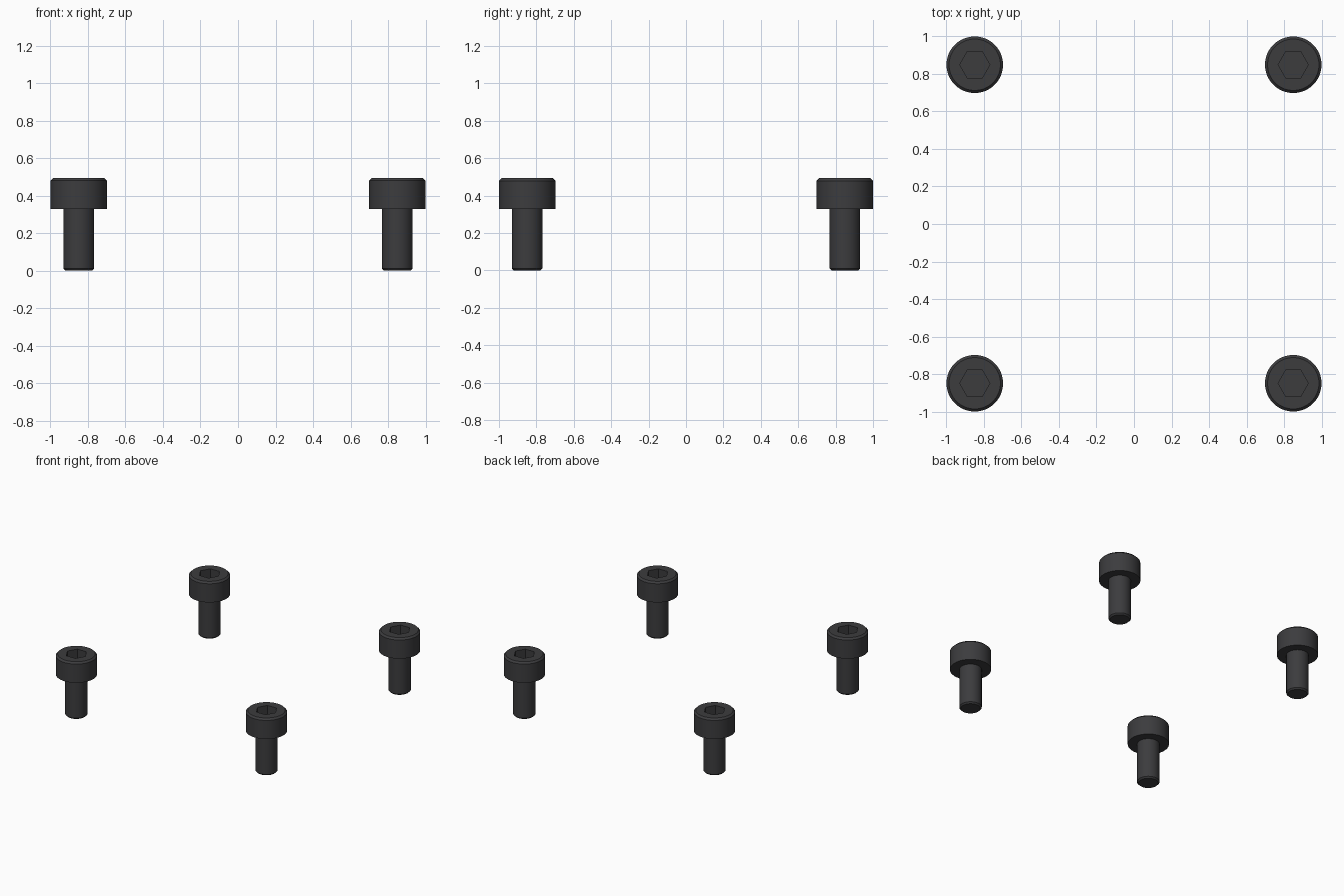
import bpy, bmesh
from math import cos, pi, sin, radians

if "Cube" in bpy.data.objects:
    bpy.data.objects.remove(bpy.data.objects["Cube"])

MM = 2 / 36.5          # one model millimetre in scene units
SEG = 96               # divisible by six so the hex corners are exact

black = bpy.data.materials.new("black_steel")
black.diffuse_color = (0.045, 0.045, 0.048, 1)
black.use_nodes = True
black.node_tree.nodes["Principled BSDF"].inputs["Base Color"].default_value = black.diffuse_color


def ring(bm, radius, z, hexagonal=False):
    """One loop of vertices, round or hexagonal (radius = half across flats)."""
    verts = []
    for i in range(SEG):
        a = 2 * pi * i / SEG
        r = radius / cos((i % (SEG // 6)) * 2 * pi / SEG - pi / 6) if hexagonal else radius
        verts.append(bm.verts.new((r * cos(a) * MM, r * sin(a) * MM, z * MM)))
    return verts


def socket_screw(name, x, y):
    # Lofted from shank tip, over the head, down into the hex socket
    bm = bmesh.new()
    profile = [(1.3, 0), (1.5, 0.2), (1.5, 6), (2.75, 6), (2.75, 8.75), (2.5, 9),
               (1.27, 9, True), (1.27, 7.5, True)]
    rings = [ring(bm, *p) for p in profile]
    for lo, hi in zip(rings, rings[1:]):
        for i in range(SEG):
            j = (i + 1) % SEG
            bm.faces.new((lo[i], lo[j], hi[j], hi[i]))
    bm.faces.new(rings[0][::-1])
    bm.faces.new(rings[-1])
    bmesh.ops.recalc_face_normals(bm, faces=bm.faces)
    mesh = bpy.data.meshes.new(name)
    bm.to_mesh(mesh)
    bm.free()
    mesh.materials.append(black)
    ob = bpy.data.objects.new(name, mesh)
    bpy.context.collection.objects.link(ob)
    ob.location = (x * MM, y * MM, 0)
    bpy.ops.object.select_all(action='DESELECT')
    ob.select_set(True)
    bpy.context.view_layer.objects.active = ob
    bpy.ops.object.shade_smooth_by_angle(angle=radians(30))


# Four screws on a square bolt pattern
for sx, side in ((-1, "left"), (1, "right")):
    for sy, end in ((-1, "front"), (1, "back")):
        socket_screw(f"socket_screw_{end}_{side}", sx * 15.5, sy * 15.5)
